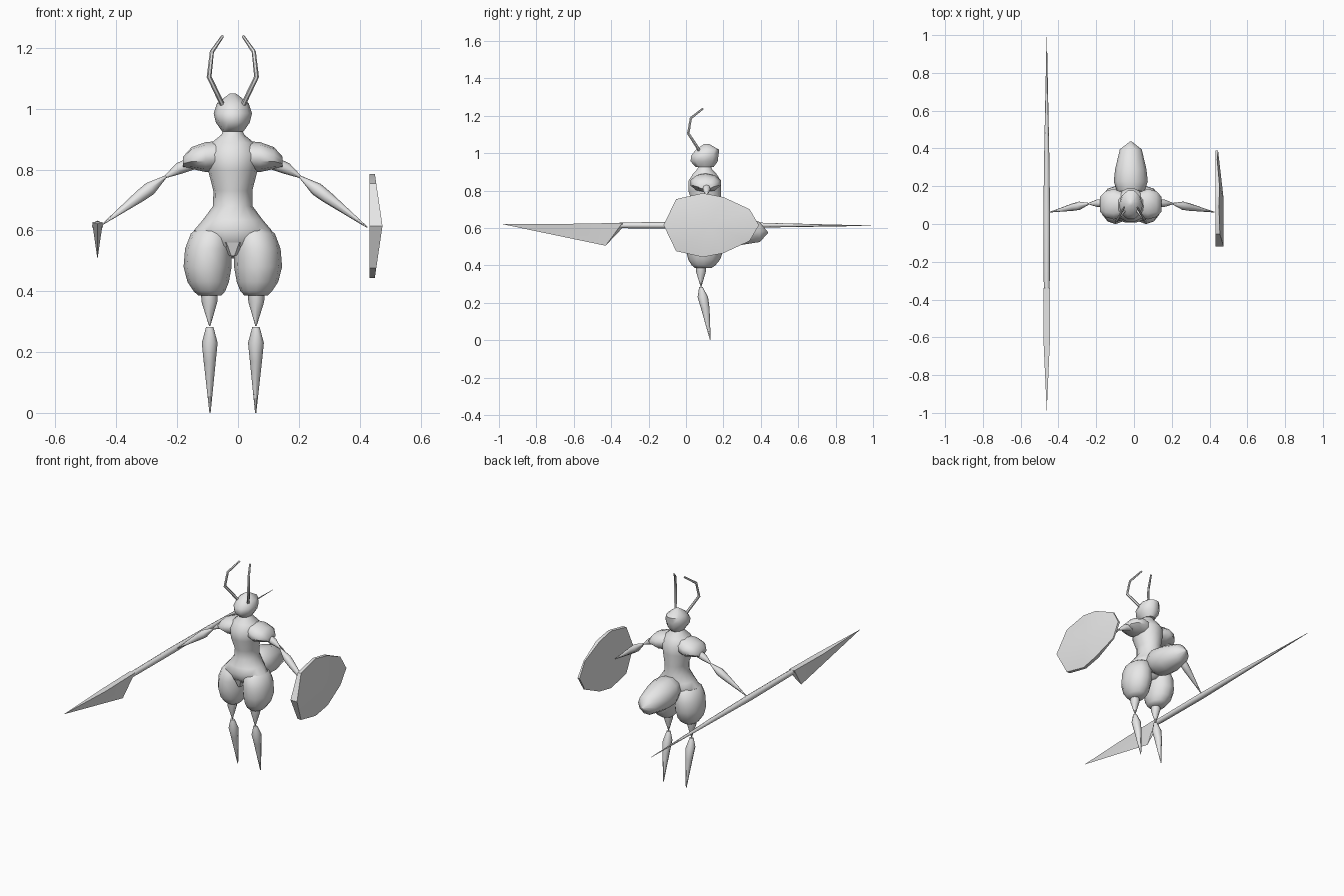
import bpy, bmesh, math
from mathutils import Vector

CX = -0.017  # centre line of the body
grey = bpy.data.materials.new("light grey")
grey.diffuse_color = (0.8, 0.8, 0.8, 1)


def finish(name, bm, angle=50):
    bmesh.ops.remove_doubles(bm, verts=bm.verts, dist=0.0002)
    bmesh.ops.recalc_face_normals(bm, faces=bm.faces)
    me = bpy.data.meshes.new(name)
    bm.to_mesh(me)
    bm.free()
    me.materials.append(grey)
    ob = bpy.data.objects.new(name, me)
    bpy.context.collection.objects.link(ob)
    bpy.ops.object.select_all(action='DESELECT')
    ob.select_set(True)
    bpy.context.view_layer.objects.active = ob
    bpy.ops.object.shade_smooth_by_angle(angle=math.radians(angle))
    return ob


def loft(name, rings, n=10, axis=None, angle=50):
    """Skin ellipses (x, y, z, radius_a, radius_b); axis=None follows the path."""
    bm = bmesh.new()
    pts = [Vector(r[:3]) for r in rings]
    loops = []
    for i, r in enumerate(rings):
        d = axis and Vector(axis)
        if d is None:
            d = pts[min(i + 1, len(pts) - 1)] - pts[max(i - 1, 0)]
        d = d.normalized()
        # a spans sideways, b spans front-to-back (or up for lying parts)
        b = Vector((0, 1, 0)) if abs(d.y) < 0.8 else Vector((0, 0, 1))
        a = b.cross(d).normalized()
        b = d.cross(a)
        loops.append([bm.verts.new(pts[i] + a * r[3] * math.cos(t) + b * r[4] * math.sin(t))
                      for t in (2 * math.pi * k / n for k in range(n))])
    for p, q in zip(loops, loops[1:]):
        for k in range(n):
            bm.faces.new((p[k], p[(k + 1) % n], q[(k + 1) % n], q[k]))
    bm.faces.new(loops[0])
    bm.faces.new(loops[-1])
    return finish(name, bm, angle)


UP, BACK, SIDE = (0, 0, 1), (0, 1, 0), (1, 0, 0)

# Torso from pelvis to neck
loft("torso", [(CX, y, z, a, b) for z, y, a, b in (
    (0.52, 0.11, 0.035, 0.05), (0.55, 0.105, 0.09, 0.08), (0.60, 0.10, 0.128, 0.095),
    (0.635, 0.105, 0.098, 0.088), (0.68, 0.11, 0.065, 0.076), (0.73, 0.11, 0.064, 0.076),
    (0.80, 0.10, 0.082, 0.09), (0.85, 0.10, 0.088, 0.09), (0.888, 0.10, 0.07, 0.065),
    (0.915, 0.10, 0.037, 0.04), (0.94, 0.10, 0.028, 0.03))], 14, UP)

# Head
loft("head", [(CX, y, z, a, b) for z, y, a, b in (
    (0.925, 0.10, 0.035, 0.05), (0.955, 0.097, 0.056, 0.076), (0.985, 0.10, 0.063, 0.077),
    (1.018, 0.115, 0.052, 0.066), (1.05, 0.11, 0.01, 0.012))], 10, UP)

# Abdomen pointing backwards
loft("abdomen", [(CX, y, z, a, b) for y, z, a, b in (
    (0.12, 0.605, 0.04, 0.04), (0.18, 0.60, 0.075, 0.07), (0.225, 0.595, 0.09, 0.085),
    (0.29, 0.587, 0.083, 0.083), (0.395, 0.578, 0.058, 0.056), (0.438, 0.575, 0.003, 0.003))],
    10, BACK)

# Small wedge in front of the crotch
loft("pelvis_wedge", [(CX, 0.05, 0.515, 0.01, 0.02), (CX, 0.045, 0.56, 0.042, 0.03)], 6, UP)

for s, side in ((-1, "right"), (1, "left")):
    def X(o):
        return CX + s * o

    # Thigh, knee cone and pointed shin
    loft(side + "_thigh", [(X(o), y, z, a, b) for z, o, y, a, b in (
        (0.625, 0.06, 0.10, 0.03, 0.045), (0.59, 0.072, 0.10, 0.066, 0.085),
        (0.54, 0.08, 0.10, 0.077, 0.10), (0.48, 0.083, 0.10, 0.079, 0.10),
        (0.43, 0.081, 0.097, 0.068, 0.085), (0.40, 0.077, 0.094, 0.052, 0.063),
        (0.386, 0.076, 0.092, 0.038, 0.045))], 12, UP)
    loft(side + "_knee", [(X(0.077), 0.08, 0.40, 0.028, 0.028),
                          (X(0.077), 0.08, 0.365, 0.026, 0.026),
                          (X(0.076), 0.08, 0.285, 0.002, 0.002)], 8, UP)
    loft(side + "_shin", [(X(0.076), 0.08, 0.283, 0.012, 0.01),
                          (X(0.076), 0.09, 0.23, 0.026, 0.028),
                          (X(0.076), 0.103, 0.17, 0.02, 0.023),
                          (X(0.075), 0.13, 0.0, 0.002, 0.002)], 8, UP)
    # Shoulder
    loft(side + "_shoulder", [(X(o), 0.105, z, h, d) for o, z, h, d in (
        (0.03, 0.845, 0.05, 0.06), (0.09, 0.841, 0.049, 0.085), (0.135, 0.838, 0.036, 0.072),
        (0.163, 0.825, 0.018, 0.042))], 10, SIDE)
    # Upper arm and forearm
    hand = Vector((-0.445, 0.063, 0.62) if s < 0 else (0.425, 0.063, 0.61))
    elbow = Vector((X(0.22), 0.108, 0.777))
    loft(side + "_upper_arm", [(X(0.13), 0.11, 0.822, 0.022, 0.022),
                               (X(0.178), 0.11, 0.803, 0.019, 0.02),
                               (*elbow, 0.005, 0.005)], 8)
    loft(side + "_forearm", [(*elbow.lerp(hand, t), r, r) for t, r in (
        (0, 0.004), (0.25, 0.022), (0.4, 0.02), (1, 0.002))], 8)
    # Antenna
    loft(side + "_antenna", [(X(o), y, z, r, r) for o, y, z, r in (
        (0.035, 0.07, 1.015, 0.008), (0.047, 0.055, 1.04, 0.008), (0.078, 0.012, 1.105, 0.008),
        (0.069, 0.026, 1.187, 0.007), (0.034, 0.09, 1.238, 0.005))], 6)

# Shield: many-sided plate with a ridge and a thin rear edge
outline = [(-0.12, 0.615), (-0.053, 0.754), (0.09, 0.786), (0.20, 0.765), (0.34, 0.70),
           (0.39, 0.615)]
outline += [(y, 1.23 - z) for y, z in outline[-2:0:-1]]
bm = bmesh.new()


def outer_x(y, z):
    return 0.475 - 0.025 * abs(z - 0.615) / 0.17 - max(0, y - 0.2) / 0.19 * 0.03


inner = [bm.verts.new((0.432, y, z)) for y, z in outline]
outer = [bm.verts.new((outer_x(y, z), y, z)) for y, z in outline]
hub = bm.verts.new((0.475, 0.13, 0.615))
bm.faces.new(inner)
for i in range(len(outline)):
    j = (i + 1) % len(outline)
    bm.faces.new((inner[i], inner[j], outer[j], outer[i]))
    bm.faces.new((outer[i], outer[j], hub))
finish("shield", bm, 30)

# Spear shaft tapering to a point
loft("spear_shaft", [(-0.462, y, z, r, r) for y, z, r in (
    (-0.42, 0.613, 0.012), (-0.30, 0.614, 0.016), (0.05, 0.614, 0.018),
    (0.40, 0.615, 0.013), (0.99, 0.612, 0.001))], 8, BACK)

# Spear blade: flat-topped wedge with a hanging barb
bm = bmesh.new()
tip = bm.verts.new((-0.462, -0.99, 0.622))
barb = bm.verts.new((-0.462, -0.43, 0.505))
rear = bm.verts.new((-0.462, -0.34, 0.60))
l1, r1 = [bm.verts.new((-0.462 + s * 0.017, -0.62, 0.622)) for s in (-1, 1)]
l2, r2 = [bm.verts.new((-0.462 + s * 0.017, -0.34, 0.627)) for s in (-1, 1)]
for f in ((tip, l1, r1), (l1, l2, r2, r1), (l2, rear, r2), (tip, barb, l1), (tip, r1, barb),
          (l1, barb, l2), (r1, r2, barb), (l2, barb, rear), (r2, rear, barb)):
    bm.faces.new(f)
finish("spear_blade", bm, 30)
